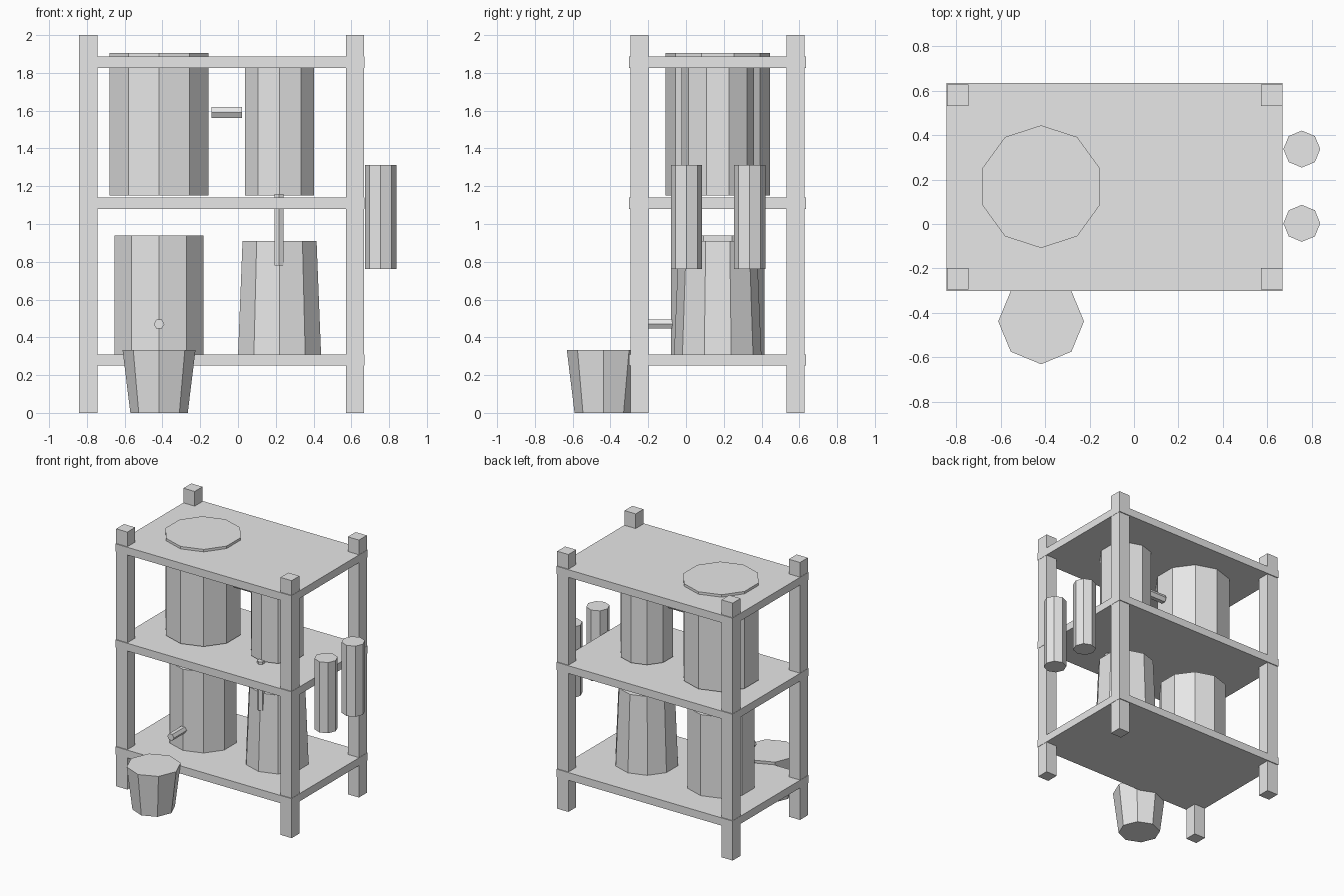
import bpy, bmesh, math
from mathutils import Matrix, Vector

cube = bpy.data.objects.get("Cube")
if cube:
    bpy.data.objects.remove(cube, do_unlink=True)

# One plain grey for everything
grey = bpy.data.materials.new("plain_grey")
grey.use_nodes = True
grey.diffuse_color = (0.8, 0.8, 0.8, 1)
grey.node_tree.nodes["Principled BSDF"].inputs["Base Color"].default_value = (0.8, 0.8, 0.8, 1)


def finish(name, bm):
    mesh = bpy.data.meshes.new(name)
    bm.to_mesh(mesh)
    bm.free()
    mesh.materials.append(grey)
    obj = bpy.data.objects.new(name, mesh)
    bpy.context.collection.objects.link(obj)
    return obj


def box(name, low, high):
    low, high = Vector(low), Vector(high)
    bm = bmesh.new()
    bmesh.ops.create_cube(bm, size=1, matrix=Matrix.Translation((low + high) / 2)
                          @ Matrix.Diagonal((*(high - low), 1)))
    return finish(name, bm)


def drum(name, start, end, r_start, r_end, sides, spin=0):
    """Capped prism or frustum between two points."""
    start, end = Vector(start), Vector(end)
    axis = end - start
    turn = Vector((0, 0, 1)).rotation_difference(axis).to_matrix().to_4x4()
    bm = bmesh.new()
    bmesh.ops.create_cone(bm, cap_ends=True, segments=sides, radius1=r_start,
                          radius2=r_end, depth=axis.length,
                          matrix=Matrix.Translation((start + end) / 2) @ turn
                          @ Matrix.Rotation(spin, 4, 'Z'))
    return finish(name, bm)


# Rack: three shelves on four posts
CX, CY = -0.087, 0.167
for level, top in (("lower", 0.31), ("middle", 1.14), ("upper", 1.886)):
    box(level + "_shelf", (CX - 0.756, CY - 0.468, top - 0.06), (CX + 0.756, CY + 0.468, top))
for depth, sy in (("front", -1), ("back", 1)):
    for side, sx in (("right", -1), ("left", 1)):
        x, y = CX + sx * 0.706, CY + sy * 0.413
        box(f"{depth}_{side}_post", (x - 0.048, y - 0.048, 0), (x + 0.048, y + 0.048, 2))

# Four barrels, the lower left one flared at its foot
LX, RX, BY = -0.418, 0.22, 0.168
for name, x, z0, z1, r0, r1 in (
        ("upper_large_barrel", LX, 1.15, 1.905, 0.276, 0.276),
        ("upper_small_barrel", RX, 1.15, 1.84, 0.192, 0.192),
        ("lower_barrel", LX, 0.31, 0.94, 0.248, 0.248),
        ("lower_flared_barrel", RX, 0.31, 0.91, 0.231, 0.206)):
    drum(name, (x, BY, z0), (x, BY, z1), r0, r1, 10)

# Connecting pipes and tap
drum("cross_pipe", (-0.14, BY, 1.59), (0.022, BY, 1.59), 0.033, 0.033, 6)
drum("down_pipe", (0.217, -0.03, 0.78), (0.217, -0.03, 1.16), 0.028, 0.028, 6)
drum("tap", (LX, -0.03, 0.47), (LX, -0.23, 0.47), 0.028, 0.028, 6, math.pi / 2)

# Bottles hung on the side
for name, y in (("front_bottle", 0.003), ("back_bottle", 0.337)):
    drum(name, (0.755, y, 0.763), (0.755, y, 1.312), 0.083, 0.083, 8)

# Bucket under the tap
drum("bucket", (LX, -0.438, 0), (LX, -0.438, 0.333), 0.152, 0.193, 8)
